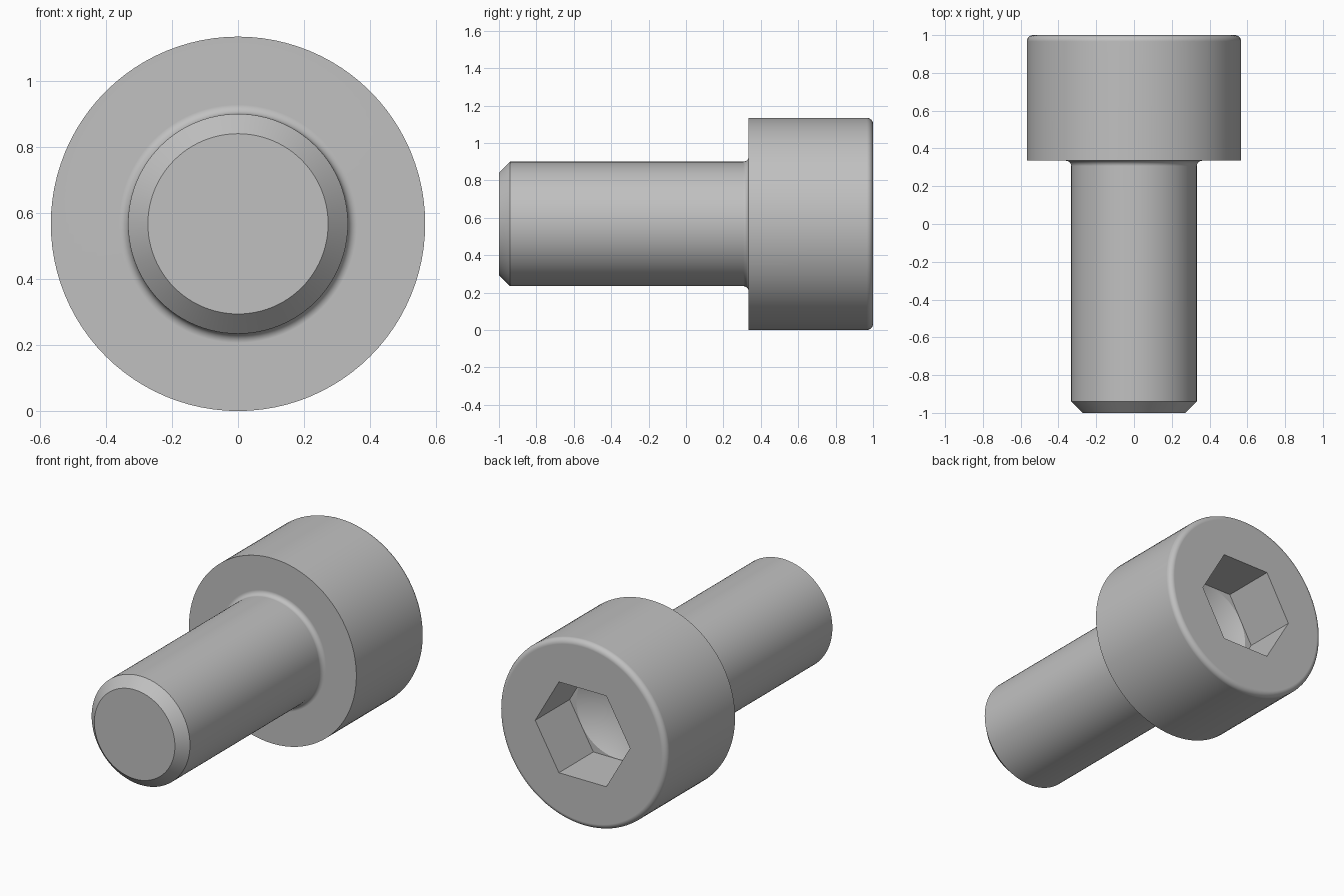
import bpy
import bmesh
from math import sin, cos, pi, tan, radians
from mathutils import Matrix

cube = bpy.data.objects.get("Cube")
if cube:
    bpy.data.objects.remove(cube, do_unlink=True)

# Main dimensions
HEAD_R, SHANK_R = 0.567, 0.333
SEAT_Y, TOP_Y, TIP_Y = 0.335, 1.0, -1.0
CHAMFER, RIM, FILLET = 0.06, 0.033, 0.028
FLAT = 0.278                  # half the socket's width across flats
FLOOR_Y = TOP_Y - 0.333       # socket floor

steel = bpy.data.materials.new("grey steel")
steel.use_nodes = True
colour = (0.53, 0.53, 0.53, 1)
steel.diffuse_color = colour
steel.node_tree.nodes["Principled BSDF"].inputs["Base Color"].default_value = colour


def arc(r, y, radius, start, end, steps=6):
    """Quarter-round points as (radius, y) pairs; angles in degrees."""
    angles = [radians(start + (end - start) * i / steps) for i in range(steps + 1)]
    return [(r + radius * cos(a), y + radius * sin(a)) for a in angles]


def lathe(name, profile, sides):
    """Closed solid of revolution about the y direction, at the head's height."""
    bm = bmesh.new()
    rings = []
    for r, y in profile:
        if r == 0:
            rings.append([bm.verts.new((0, y, 0))])
        else:
            rings.append([bm.verts.new((r * cos(2 * pi * i / sides), y,
                                        r * sin(2 * pi * i / sides)))
                          for i in range(sides)])
    for a, b in zip(rings, rings[1:]):
        for i in range(sides):
            j = (i + 1) % sides
            if len(a) == 1:
                bm.faces.new((a[0], b[i], b[j]))
            else:
                bm.faces.new((a[i], a[j], b[j], b[i]))
    for ring in (rings[0], rings[-1]):
        if len(ring) > 1:
            bm.faces.new(ring)
    bmesh.ops.recalc_face_normals(bm, faces=bm.faces)
    bm.transform(Matrix.Translation((0, 0, HEAD_R)))
    mesh = bpy.data.meshes.new(name)
    bm.to_mesh(mesh)
    bm.free()
    mesh.materials.append(steel)
    obj = bpy.data.objects.new(name, mesh)
    bpy.context.collection.objects.link(obj)
    return obj


# Chamfered shank, filleted under the head, and head with a rounded rim
profile = [(SHANK_R - CHAMFER, TIP_Y), (SHANK_R, TIP_Y + CHAMFER)]
profile += arc(SHANK_R + FILLET, SEAT_Y - FILLET, FILLET, 180, 90)
profile += [(HEAD_R, SEAT_Y)]
profile += arc(HEAD_R - RIM, TOP_Y - RIM, RIM, 0, 90)
screw = lathe("socket_head_screw", profile, 96)

# Hexagonal socket and the conical drill point below its floor
socket = lathe("socket_cutter", [(FLAT / cos(pi / 6), FLOOR_Y),
                                 (FLAT / cos(pi / 6), TOP_Y + 0.1)], 6)
DRILL_R = FLAT - 0.003
drill = lathe("drill_cutter", [(0, FLOOR_Y - DRILL_R * tan(radians(30))),
                               (DRILL_R, FLOOR_Y), (DRILL_R, TOP_Y - 0.1)], 64)

bpy.ops.object.select_all(action='DESELECT')
screw.select_set(True)
bpy.context.view_layer.objects.active = screw
for cutter in (socket, drill):
    cutter.hide_render = True
    mod = screw.modifiers.new("cut", 'BOOLEAN')
    mod.operation = 'DIFFERENCE'
    mod.solver = 'EXACT'
    mod.object = cutter
    bpy.ops.object.modifier_apply(modifier=mod.name)
    bpy.data.objects.remove(cutter, do_unlink=True)

# Smooth round surfaces with crisp machined edges
bpy.ops.object.shade_smooth_by_angle(angle=radians(25))
weighted = screw.modifiers.new("flat_faces", 'WEIGHTED_NORMAL')
weighted.keep_sharp = True
